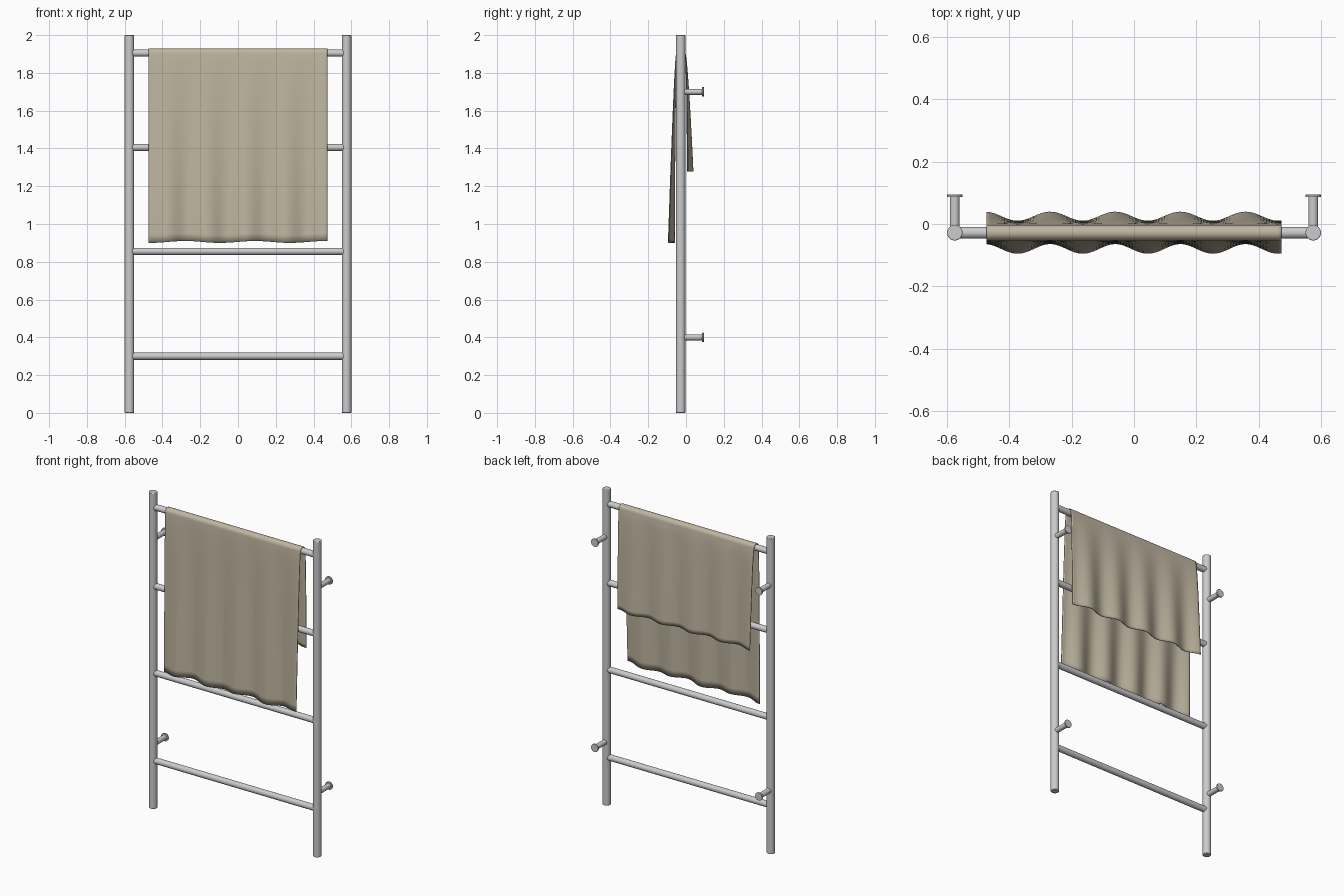
import bpy, bmesh, math
from mathutils import Vector

if "Cube" in bpy.data.objects:
    bpy.data.objects.remove(bpy.data.objects["Cube"])

FRAME_Y = -0.028
POST_X = 0.575


def rod(name, start, end, radius, bevel=0.0):
    a, b = Vector(start), Vector(end)
    bpy.ops.mesh.primitive_cylinder_add(vertices=32, radius=radius, depth=(b - a).length,
                                        location=(a + b) / 2)
    ob = bpy.context.object
    ob.name = name
    ob.rotation_euler = (b - a).to_track_quat('Z', 'Y').to_euler()
    if bevel:
        m = ob.modifiers.new("edge", 'BEVEL')
        m.width, m.segments, m.limit_method = bevel, 2, 'ANGLE'
    bpy.ops.object.shade_smooth_by_angle(angle=math.radians(40))
    return ob


# Posts with wall brackets
for side, x in (("left", -POST_X), ("right", POST_X)):
    rod(f"{side}_post", (x, FRAME_Y, 0), (x, FRAME_Y, 2), 0.025, 0.003)
    for level, z in (("lower", 0.4), ("upper", 1.7)):
        rod(f"{side}_{level}_bracket", (x, FRAME_Y, z), (x, 0.09, z), 0.016)
        rod(f"{side}_{level}_wall_plate", (x, 0.086, z), (x, 0.094, z), 0.025, 0.001)

# Rungs
for i, z in enumerate((0.30, 0.855, 1.405, 1.905)):
    rod(f"rung_{i + 1}", (-0.565, FRAME_Y, z), (0.565, FRAME_Y, z), 0.019)

# Towel profile: (y, z, fold strength, hem strength), front hem to back hem
TOP_Z, R = 1.905, 0.0225
profile = []
N = 24
for i in range(N):
    t = 1 - i / N
    profile.append((FRAME_Y - R - 0.027 * t ** 0.7, TOP_Z - (TOP_Z - 0.905) * t,
                    0.0155 * t ** 0.9, t ** 6))
for i in range(13):
    a = math.pi * (1 - i / 12)
    profile.append((FRAME_Y + R * math.cos(a), TOP_Z + R * math.sin(a), 0, 0))
for i in range(1, N + 1):
    t = i / N
    profile.append((FRAME_Y + R + 0.028 * t ** 0.6, TOP_Z - (TOP_Z - 1.277) * t,
                    0.0145 * t ** 0.9, 0))

# Towel draped over the top rung
bm = bmesh.new()
COLS = 90
rows = []
for y, z, fold, hem in profile:
    row = []
    for c in range(COLS + 1):
        x = -0.473 + 0.946 * c / COLS
        wave = math.cos(2 * math.pi * (x + 0.06) / 0.209)
        lift = 0.005 * math.cos(2 * math.pi * (x - 0.09) / 0.37)
        row.append(bm.verts.new((x, y + fold * wave, z + hem * lift)))
    rows.append(row)
for r0, r1 in zip(rows, rows[1:]):
    for c in range(COLS):
        bm.faces.new((r0[c], r0[c + 1], r1[c + 1], r1[c]))
me = bpy.data.meshes.new("towel")
bm.to_mesh(me)
bm.free()
towel = bpy.data.objects.new("towel", me)
bpy.context.collection.objects.link(towel)
solid = towel.modifiers.new("thickness", 'SOLIDIFY')
solid.thickness, solid.offset = 0.005, 0
mat = bpy.data.materials.new("linen")
mat.diffuse_color = (0.52, 0.46, 0.35, 1)
mat.use_nodes = True
mat.node_tree.nodes["Principled BSDF"].inputs["Base Color"].default_value = mat.diffuse_color
me.materials.append(mat)
bpy.ops.object.select_all(action='DESELECT')
towel.select_set(True)
bpy.context.view_layer.objects.active = towel
bpy.ops.object.shade_smooth_by_angle(angle=math.radians(40))
